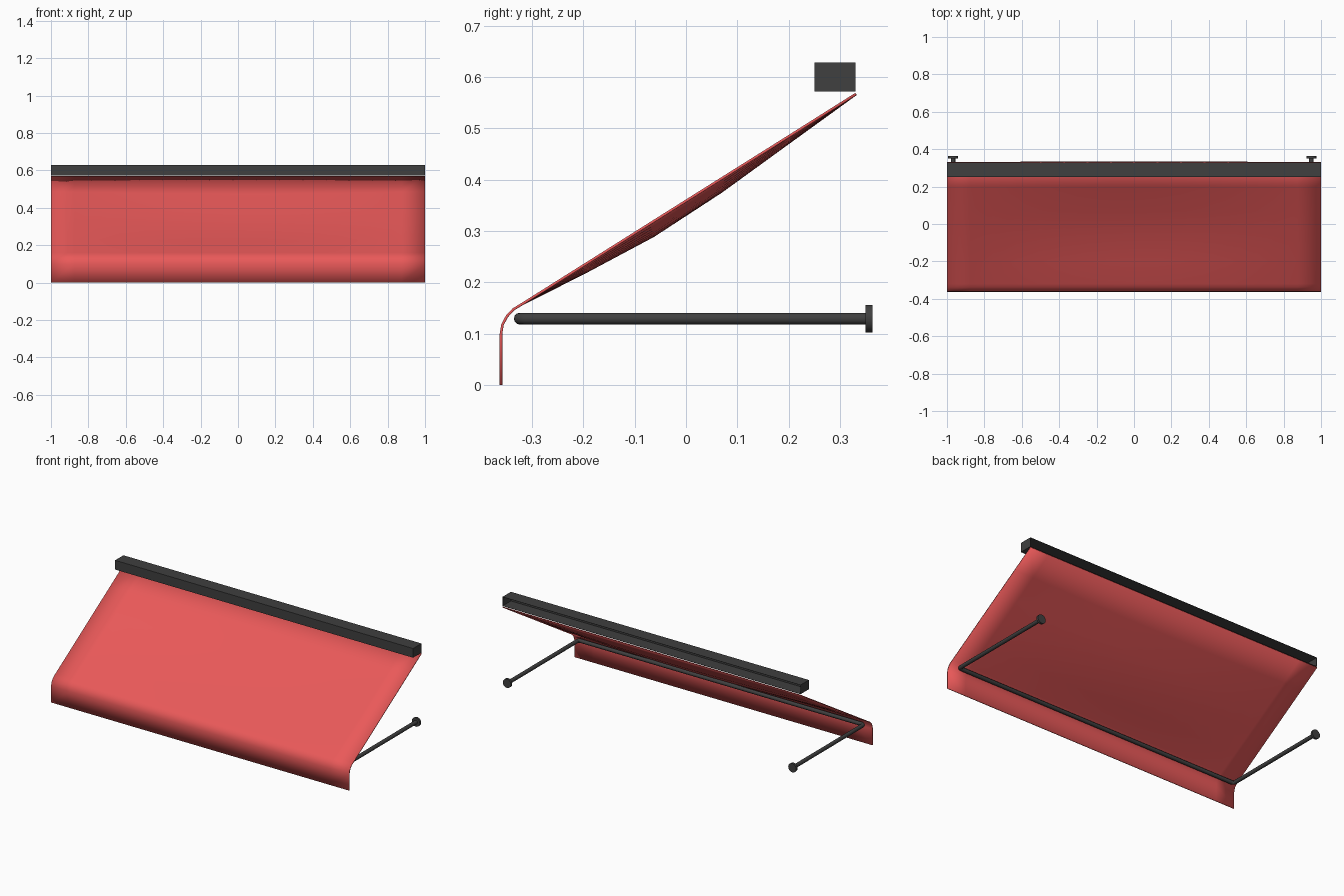
import bpy, bmesh, math

if "Cube" in bpy.data.objects:
    bpy.data.objects.remove(bpy.data.objects["Cube"])


def material(name, color):
    m = bpy.data.materials.new(name)
    m.diffuse_color = color
    m.use_nodes = True
    m.node_tree.nodes["Principled BSDF"].inputs["Base Color"].default_value = m.diffuse_color
    return m


RED = material("red_fabric", (0.82, 0.10, 0.10, 1))
DARK = material("dark_metal", (0.05, 0.05, 0.05, 1))


def finish(ob, mat, smooth=None):
    ob.data.materials.clear()
    ob.data.materials.append(mat)
    if smooth:
        bpy.ops.object.select_all(action='DESELECT')
        ob.select_set(True)
        bpy.context.view_layer.objects.active = ob
        bpy.ops.object.shade_smooth_by_angle(angle=math.radians(smooth))


def mesh_object(name, bm):
    me = bpy.data.meshes.new(name)
    bm.to_mesh(me)
    bm.free()
    ob = bpy.data.objects.new(name, me)
    bpy.context.collection.objects.link(ob)
    return ob


# Fabric canopy: side profile (y, z, sag) swept across x, hanging lower mid-span
profile = [(-.363, 0, 0), (-.363, .10, 0), (-.360, .118, 0), (-.351, .135, 0),
           (-.338, .149, 0), (-.32, .160, 0), (-.2, .2355, .015),
           (-.065, .3205, .028), (.067, .4035, .025), (.2, .487, .012),
           (.33, .569, 0)]
bm = bmesh.new()
N = 16
rows = []
for y, z, sag in profile:
    row = []
    for i in range(N + 1):
        x = -1 + 2 * i / N
        row.append(bm.verts.new((x, y, z - sag * math.cos(x * math.pi / 2))))
    rows.append(row)
for a, b in zip(rows, rows[1:]):
    for i in range(N):
        bm.faces.new((a[i], a[i + 1], b[i + 1], b[i]))
canopy = mesh_object("canopy", bm)
solid = canopy.modifiers.new("thickness", 'SOLIDIFY')
solid.thickness = .005
solid.offset = -1
finish(canopy, RED, 40)

# Roller housing: box open towards the wall
bm = bmesh.new()
bmesh.ops.create_cube(bm, size=1)
for v in bm.verts:
    v.co = (v.co.x * 2, .29 + v.co.y * .08, .60 + v.co.z * .056)
bm.normal_update()
bmesh.ops.delete(bm, geom=[f for f in bm.faces if f.normal.y > .5], context='FACES_ONLY')
housing = mesh_object("roller_housing", bm)
shell = housing.modifiers.new("wall", 'SOLIDIFY')
shell.thickness = .002
shell.offset = -1
finish(housing, DARK)

# Support frame: one U-shaped tube with small rounded corners
XL, XR, YF, Z, R = -.967, .948, -.324, .129, .015
path = [(XL, .355)]
for cx, a0 in ((XL + R, 180), (XR - R, 270)):
    for k in range(5):
        a = math.radians(a0 + 22.5 * k)
        path.append((cx + R * math.cos(a), YF + R + R * math.sin(a)))
path.append((XR, .355))
cu = bpy.data.curves.new("support_frame", 'CURVE')
cu.dimensions = '3D'
cu.bevel_depth = .0115
cu.bevel_resolution = 4
cu.use_fill_caps = True
sp = cu.splines.new('POLY')
sp.points.add(len(path) - 1)
for p, (x, y) in zip(sp.points, path):
    p.co = (x, y, Z, 1)
frame = bpy.data.objects.new("support_frame", cu)
bpy.context.collection.objects.link(frame)
bpy.ops.object.select_all(action='DESELECT')
frame.select_set(True)
bpy.context.view_layer.objects.active = frame
bpy.ops.object.convert(target='MESH')
finish(bpy.context.object, DARK, 40)

# Wall flanges at the tube ends
for name, x in (("left_flange", XL), ("right_flange", XR)):
    bpy.ops.mesh.primitive_cylinder_add(vertices=24, radius=.027, depth=.013,
                                        location=(x, .3565, Z),
                                        rotation=(math.pi / 2, 0, 0))
    flange = bpy.context.object
    flange.name = name
    finish(flange, DARK, 40)
